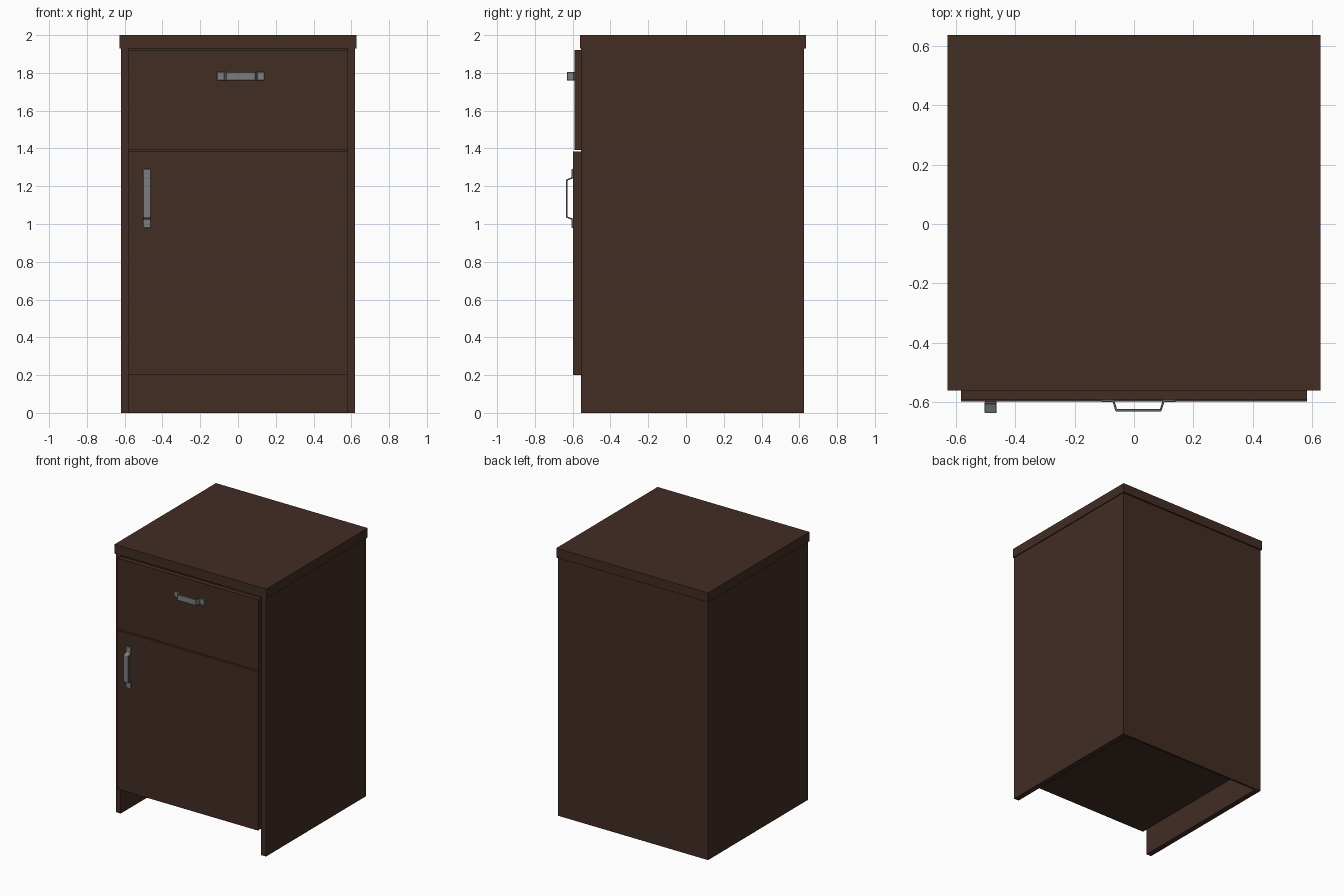
import bpy, bmesh
from mathutils import Vector

if "Cube" in bpy.data.objects:
    bpy.data.objects.remove(bpy.data.objects["Cube"])


def material(name, rgb):
    m = bpy.data.materials.new(name)
    m.diffuse_color = (*rgb, 1)
    m.use_nodes = True
    m.node_tree.nodes["Principled BSDF"].inputs["Base Color"].default_value = m.diffuse_color
    return m


wood = material("dark brown wood", (0.054, 0.026, 0.0172))
metal = material("grey metal", (0.20, 0.21, 0.21))


def finish(name, bm, mat):
    bmesh.ops.recalc_face_normals(bm, faces=bm.faces[:])
    mesh = bpy.data.meshes.new(name)
    bm.to_mesh(mesh)
    bm.free()
    mesh.materials.append(mat)
    ob = bpy.data.objects.new(name, mesh)
    bpy.context.collection.objects.link(ob)
    return ob


def box(name, lo, hi, mat=wood):
    lo, hi = Vector(lo), Vector(hi)
    bm = bmesh.new()
    bmesh.ops.create_cube(bm, size=1)
    for v in bm.verts:
        v.co = Vector([(lo[i] + hi[i]) / 2 + v.co[i] * (hi[i] - lo[i]) for i in range(3)])
    return finish(name, bm, mat)


def handle(name, half, foot, bar, depth, thick, width, place):
    """Bent metal strip: half profile (along, out) mirrored, then extruded across its width."""
    t = thick
    outer = [(half, t), (foot, t), (bar, depth)]
    inner = [(bar - t * 0.9, depth - t), (foot - t * 0.9, 0), (half, 0)]
    inner = [(bar - t * 0.6, depth - t), (foot - t * 0.6, 0), (half, 0)]
    outer_all = [(-a, o) for a, o in outer] + [(a, o) for a, o in reversed(outer)]
    inner_all = [(a, o) for a, o in reversed(inner)] + [(-a, o) for a, o in inner]
    bm = bmesh.new()
    rings = [[bm.verts.new(place(a, o, w)) for a, o in outer_all + inner_all]
             for w in (-width / 2, width / 2)]
    n = len(rings[0])
    for i in range(n):
        j = (i + 1) % n
        bm.faces.new((rings[0][i], rings[0][j], rings[1][j], rings[1][i]))
    # strip sides as quads between outer and inner runs
    for r in rings:
        for i in range(n // 2 - 1):
            bm.faces.new((r[i], r[i + 1], r[n - 2 - i], r[n - 1 - i]))
    ob = finish(name, bm, metal)
    bev = ob.modifiers.new("soft_edges", "BEVEL")
    bev.width, bev.segments = 0.0015, 1
    return ob


# Carcass
for side, s in (("left", -1), ("right", 1)):
    xs = sorted((s * 0.58, s * 0.62))
    box(side + "_panel", (xs[0], -0.555, 0), (xs[1], 0.615, 1.93))
box("back_panel", (-0.62, 0.61, 0), (0.62, 0.625, 1.93))
box("floor_panel", (-0.58, -0.555, 0.2), (0.58, 0.61, 0.24))
box("top_panel", (-0.627, -0.56, 1.93), (0.627, 0.635, 2.0))

# Fronts
box("drawer_front", (-0.582, -0.59, 1.391), (0.582, -0.553, 1.92))
box("door", (-0.582, -0.597, 0.2), (0.582, -0.553, 1.385))

# Handles
handle("drawer_handle", 0.125, 0.087, 0.077, 0.04, 0.008, 0.044,
       lambda a, o, w: (0.015 + a, -0.59 - o, 1.782 + w))
handle("door_handle", 0.155, 0.112, 0.10, 0.038, 0.008, 0.04,
       lambda a, o, w: (-0.482 + w, -0.597 - o, 1.135 + a))
